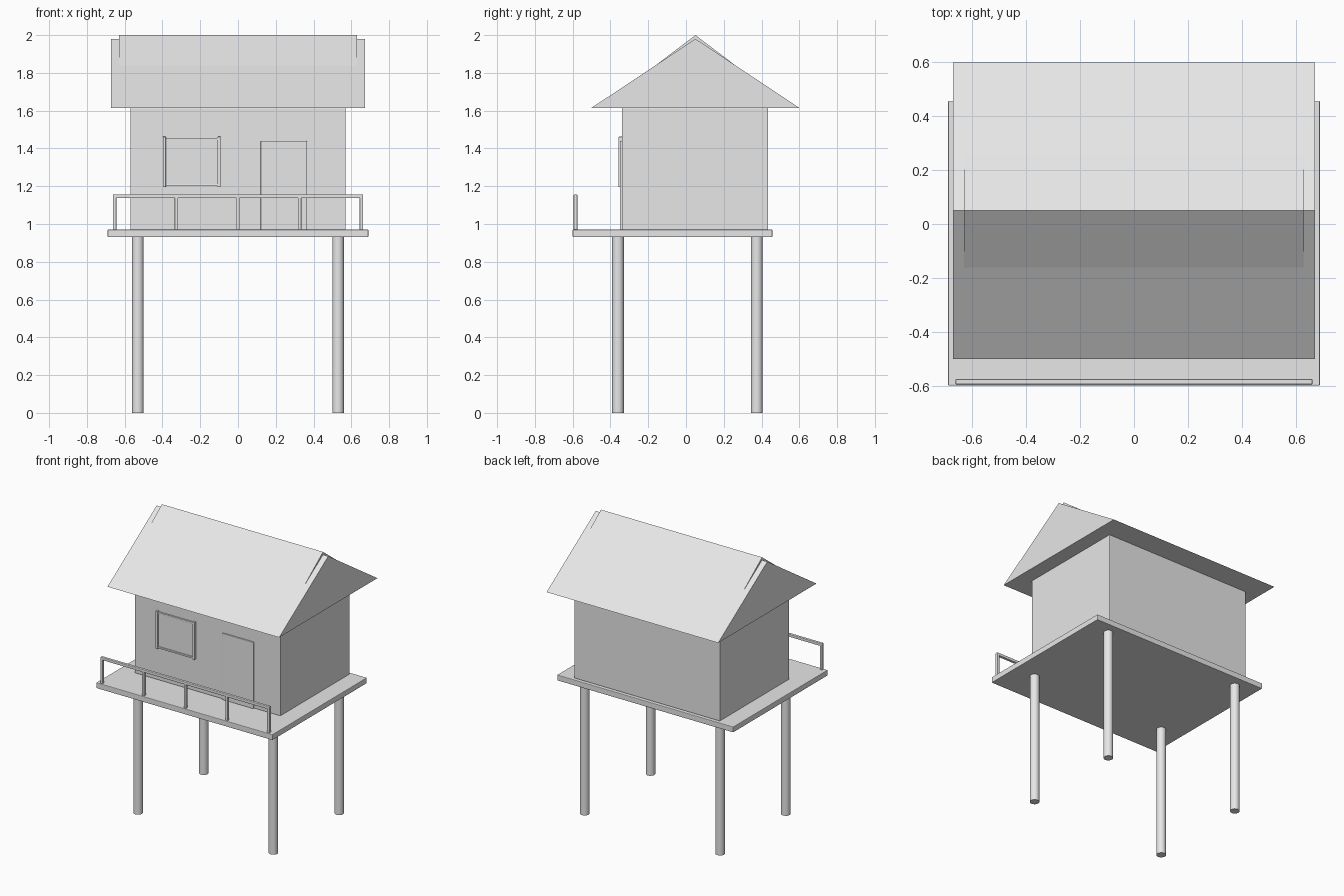
import bpy
import bmesh

default = bpy.data.objects.get("Cube")
if default:
    bpy.data.objects.remove(default, do_unlink=True)

# Single pale grey material
grey = bpy.data.materials.new("pale_grey")
grey.use_nodes = True
colour = (0.8, 0.8, 0.8, 1)
grey.diffuse_color = colour
grey.node_tree.nodes["Principled BSDF"].inputs["Base Color"].default_value = colour


def finish(name, bm):
    bmesh.ops.recalc_face_normals(bm, faces=bm.faces)
    mesh = bpy.data.meshes.new(name)
    bm.to_mesh(mesh)
    bm.free()
    mesh.materials.append(grey)
    obj = bpy.data.objects.new(name, mesh)
    bpy.context.collection.objects.link(obj)
    return obj


def box(name, x, y, z, bevel=0.0):
    """Box from (min, max) ranges, with optional rounded edges."""
    bm = bmesh.new()
    bmesh.ops.create_cube(bm, size=1)
    for v in bm.verts:
        for i, (low, high) in enumerate((x, y, z)):
            v.co[i] = low if v.co[i] < 0 else high
    obj = finish(name, bm)
    if bevel:
        mod = obj.modifiers.new("soft_edges", "BEVEL")
        mod.width = bevel
        mod.segments = 2
    return obj


def gable(name, half_x, half_y, base, top, ridge_y=0.05):
    """Closed triangular prism with its ridge along x."""
    bm = bmesh.new()
    profile = [(ridge_y - half_y, base), (ridge_y + half_y, base), (ridge_y, top)]
    face = bm.faces.new([bm.verts.new((-half_x, y, z)) for y, z in profile])
    ext = bmesh.ops.extrude_face_region(bm, geom=[face], use_keep_orig=True)
    for v in ext["geom"]:
        if isinstance(v, bmesh.types.BMVert):
            v.co.x = half_x
    return finish(name, bm)


DECK = 0.97
EAVES = 1.615
WALL = -0.34

# Platform and house body
box("deck", (-0.69, 0.69), (-0.6, 0.457), (0.93, DECK), 0.004)
box("walls", (-0.57, 0.57), (WALL, 0.435), (DECK, EAVES), 0.004)

# Roof and the slightly steeper ridge cover
gable("roof", 0.672, 0.55, EAVES, 1.98)
gable("ridge_cover", 0.631, 0.505, EAVES + 0.002, 2.0)

# Stilts
for side, x in (("right", -0.53), ("left", 0.53)):
    for end, y in (("front", -0.36), ("back", 0.375)):
        bm = bmesh.new()
        bmesh.ops.create_cone(bm, cap_ends=True, segments=16,
                              radius1=0.031, radius2=0.031, depth=0.94)
        bmesh.ops.translate(bm, verts=bm.verts, vec=(x, y, 0.47))
        stilt = finish(f"stilt_{end}_{side}", bm)
        bpy.ops.object.select_all(action="DESELECT")
        stilt.select_set(True)
        bpy.context.view_layer.objects.active = stilt
        bpy.ops.object.shade_smooth_by_angle()

# Front railing
RAIL = (-0.595, -0.575)
box("rail", (-0.662, 0.662), RAIL, (1.137, 1.157), 0.004)
for i in range(5):
    x = -0.653 + i * 0.3265
    box(f"rail_post_{i + 1}", (x - 0.009, x + 0.009), RAIL, (DECK, 1.145), 0.003)

# Door
box("door", (0.12, 0.365), (WALL - 0.01, WALL + 0.01), (DECK, 1.44), 0.003)

# Window pane and frame
box("window_pane", (-0.39, -0.1), (WALL - 0.005, WALL + 0.01), (1.2, 1.455))
for name, x in (("right", -0.39), ("left", -0.1)):
    box(f"window_jamb_{name}", (x - 0.008, x + 0.008),
        (WALL - 0.017, WALL + 0.01), (1.195, 1.462), 0.002)
for name, z in (("sill", 1.206), ("head", 1.45)):
    box(f"window_{name}", (-0.39, -0.1), (WALL - 0.012, WALL + 0.01),
        (z - 0.006, z + 0.006), 0.002)
